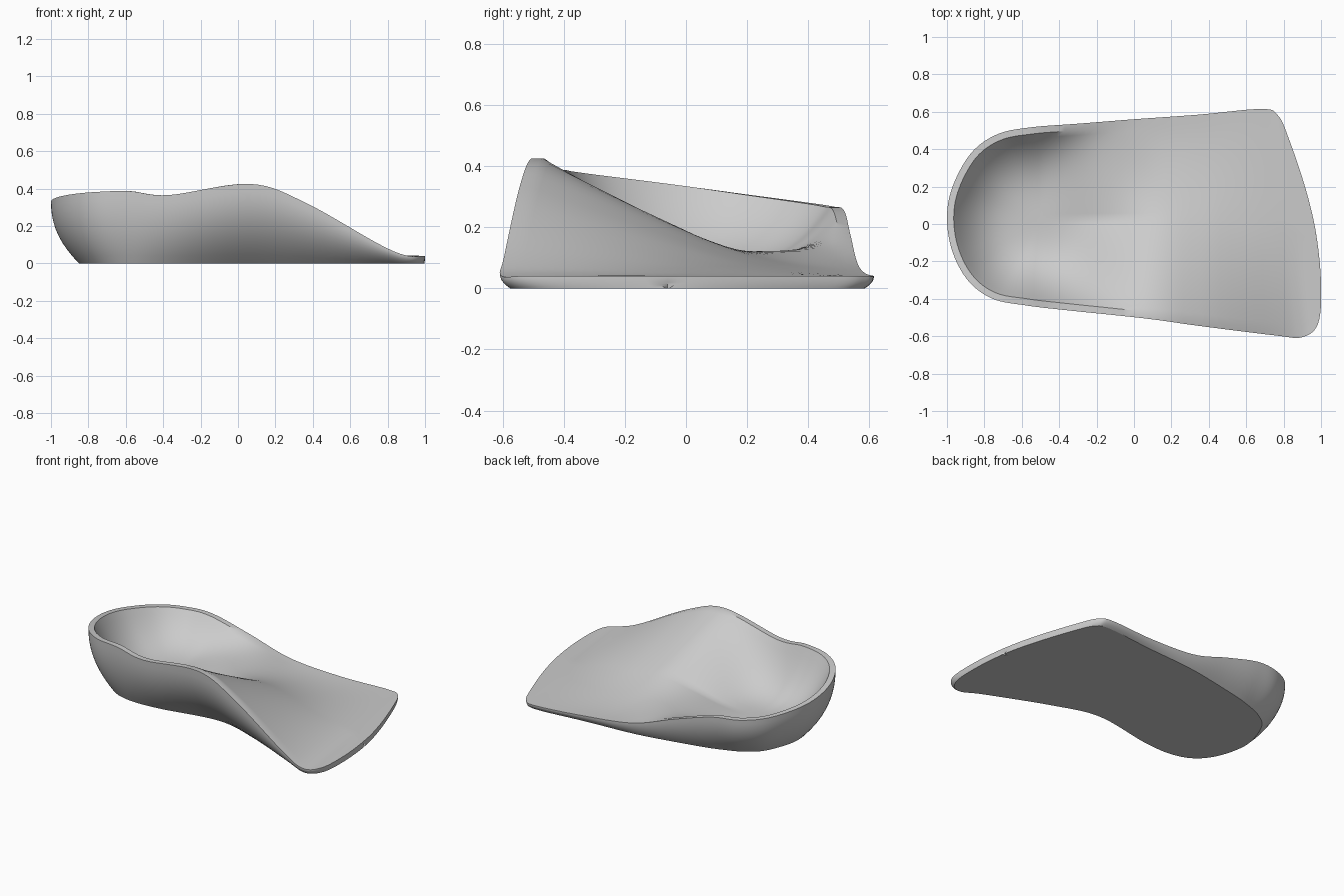
import bpy
import bmesh
from mathutils import Vector

STEPS = 7          # points between outline keys
RINGS = 18         # rings from spine to lip
WALL = 9           # rings down the side wall
LIP = .036         # width of the flat rim

# Rim keys from heel tip to toe tip: x, y, height, inset of the sole below
LATERAL = [
    (-1, .03, .33, .15), (-.97, .2, .307, .15), (-.87, .38, .283, .14),
    (-.73, .48, .268, .13), (-.55, .517, .255, .1), (-.29, .537, .18, .06),
    (0, .56, .085, .03), (.35, .585, .05, .03), (.68, .615, .04, .03),
    (.77, .58, .04, .03), (.83, .45, .04, .03), (.92, .18, .04, .03),
    (.975, -.06, .04, .03)]
MEDIAL = [
    (-.97, -.15, .352, .15), (-.885, -.305, .37, .14), (-.755, -.4, .382, .12),
    (-.58, -.435, .386, .1), (-.37, -.46, .365, .13), (.06, -.505, .425, .24),
    (.35, -.545, .33, .2), (.75, -.595, .105, .09), (.9, -.605, .042, .03),
    (.985, -.53, .04, .03), (1, -.32, .04, .03)]
# Height of the top surface along the spine: x, z
SPINE = [(-.5, .07), (-.3, .083), (-.1, .127), (.13, .175), (.35, .143),
         (.6, .085), (.8, .05), (1, .04)]


def clamp(v, lo, hi):
    return max(lo, min(hi, v))


def smooth(v, lo, hi):
    t = clamp((v - lo) / (hi - lo), 0, 1)
    return t * t * (3 - 2 * t)


def catmull(a, b, c, d, t):
    return (b + (c - a) * (t / 2) + (a * 2 - b * 5 + c * 4 - d) * (t * t / 2)
            + (b * 3 - a - c * 3 + d) * (t ** 3 / 2))


def closed_curve(keys):
    keys = [Vector(k) for k in keys]
    n = len(keys)
    return [catmull(keys[i - 1], keys[i], keys[(i + 1) % n], keys[(i + 2) % n], s / STEPS)
            for i in range(n) for s in range(STEPS)]


def spine_height(x):
    last = len(SPINE) - 1
    i = next(k for k in range(last) if x <= SPINE[k + 1][0])
    p = [SPINE[clamp(i + k, 0, last)] for k in (-1, 0, 1, 2)]
    t = (x - p[1][0]) / (p[2][0] - p[1][0])
    return catmull(*(q[1] for q in p), t)


rim = closed_curve(LATERAL + MEDIAL[::-1])
count = len(rim)
half = count // 2


def column(j):
    """Points from the spine, over the lip and down the wall to the sole."""
    edge, mate = rim[j], rim[-j % count]
    mid = (edge + mate) / 2
    center = Vector((max(mid.x, -.5), .03 + (mid.y - .03) * smooth(mid.x, 0, .7)))
    outer = Vector((edge.x, edge.y))
    # At the toe tip the spine meets the rim, so aim back along the foot
    gap = center - outer
    inward = gap.normalized() if gap.length > .01 else Vector((-1, 0))
    inner = outer + inward * min(LIP, gap.length * .5)
    low = spine_height(center.x)
    forward = smooth(edge.x, -.5, .12)
    pts = []
    # Cupped heel blending to a sloping arch
    for r in range(RINGS + 1):
        t = r / RINGS
        slope = 1 - (1 - t) ** 2 if j <= half else t
        k = t ** 3.3 * (1 - forward) + slope * forward
        p = center.lerp(inner, t)
        pts.append((p.x, p.y, low + (edge.z - low) * k))
    # Flat lip and rounded undercut wall
    for r in range(WALL + 1):
        s = r / WALL
        p = outer + inward * edge.w * s ** 2.2
        pts.append((p.x, p.y, edge.z * (1 - s)))
    return pts


def build_insole():
    bm = bmesh.new()
    cols = [[bm.verts.new(p) for p in column(j)] for j in range(count)]
    for j in range(count):
        a, b = cols[j], cols[(j + 1) % count]
        for r in range(len(a) - 1):
            bm.faces.new((a[r], a[r + 1], b[r + 1], b[r]))
    # Flat sole with a crisp border
    sole = bm.faces.new([c[-1] for c in cols])
    for e in sole.edges:
        e.smooth = False
    bmesh.ops.remove_doubles(bm, verts=bm.verts, dist=.0005)
    bmesh.ops.recalc_face_normals(bm, faces=bm.faces)
    bmesh.ops.triangulate(bm, faces=[f for f in bm.faces if len(f.verts) > 4])
    mesh = bpy.data.meshes.new("insole")
    bm.to_mesh(mesh)
    bm.free()
    obj = bpy.data.objects.new("insole", mesh)
    bpy.context.collection.objects.link(obj)
    return obj


cube = bpy.data.objects.get("Cube")
if cube:
    bpy.data.objects.remove(cube)

grey = bpy.data.materials.new("light grey")
grey.use_nodes = True
color = (.6, .6, .6, 1)
grey.diffuse_color = color
grey.node_tree.nodes["Principled BSDF"].inputs["Base Color"].default_value = color

insole = build_insole()
insole.data.materials.append(grey)
bpy.ops.object.select_all(action='DESELECT')
insole.select_set(True)
bpy.context.view_layer.objects.active = insole
bpy.ops.object.shade_smooth_by_angle(angle=.6, keep_sharp_edges=True)
